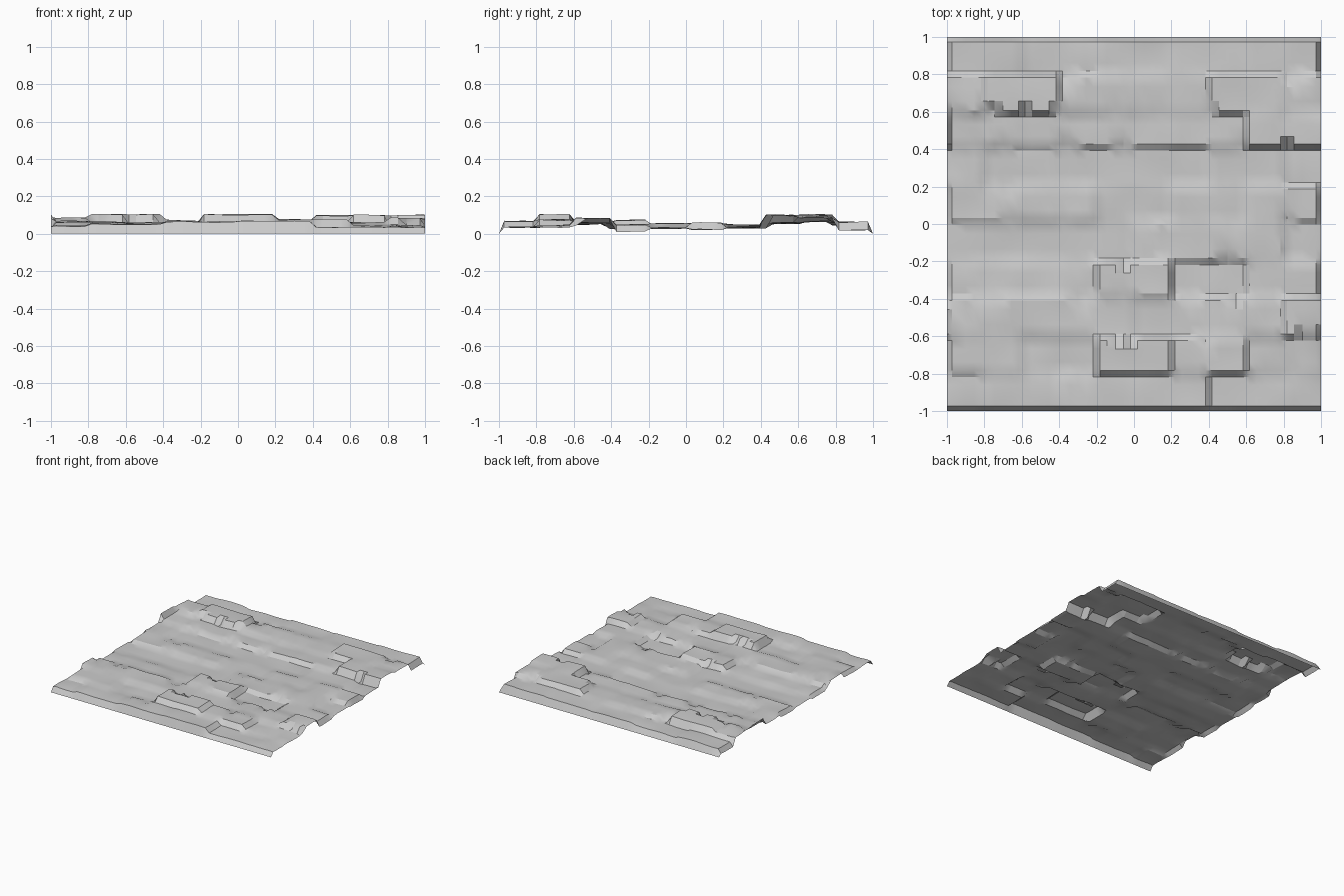
import bpy, bmesh, random
from mathutils import Vector, noise

if "Cube" in bpy.data.objects:
    bpy.data.objects.remove(bpy.data.objects["Cube"])

random.seed(4)

# Brick heights, top row first. Even rows: 5 whole bricks; odd rows: half, 4 whole, half
ROWS = [
    (.055, .045, .055, .060, .065),
    (.080, .103, .070, .065, .098, .090),
    (.060, .055, .055, .060, .100),
    (.050, .035, .030, .030, .045, .030),
    (.050, .045, .030, .045, .058),
    (.030, .030, .030, .048, .055, .035),
    (.040, .040, .070, .025, .050),
    (.065, .060, .060, .050, .060, .085),
    (.060, .045, .103, .075, .045),
    (.040, .052, .062, .065, .035, .038),
]
# Height of the left and right border of each row (the pattern repeats sideways)
BORDER = [.02, .085, .1, .04, .02, .03, .015, .08, .035, .035]
# Slightly uneven course joints
JOINTS = [1, .80, .59, .41, .205, .015, -.20, -.39, -.605, -.80, -1]
HALF_BEVEL = .018


def brick_height(row, x):
    row = max(0, min(9, row))
    shift = 1 if row % 2 == 0 else 1.2
    k = int((x + shift) / .4)
    return ROWS[row][max(0, min(len(ROWS[row]) - 1, k))]


# Grid columns: a pair of lines around every possible upright joint
xs = [-1, -.972]
for i in range(1, 10):
    b = -1 + .2 * i
    xs += [b - .1, b - .055, b - HALF_BEVEL, b + HALF_BEVEL, b + .055]
xs += [.9, .972, 1]

# Grid lines: (y, row, neighbour row) with bevel gaps at the joints
ys = [(1, None, None)]
for r in range(10):
    top, bot = JOINTS[r], JOINTS[r + 1]
    t = top - (.028 if r == 0 else HALF_BEVEL)
    b = bot + (.028 if r == 9 else HALF_BEVEL)
    ys += [(t, r, r - 1), (t * .72 + b * .28, r, None),
           (t * .28 + b * .72, r, None), (b, r, r + 1)]
ys.append((-1, None, None))

# Stone sheet: one open surface stepping from brick to brick
bm = bmesh.new()
grid = []
for y, row, other in ys:
    line = []
    for x in xs:
        if row is None:
            z = 0
        else:
            z = BORDER[row] if abs(x) == 1 else brick_height(row, x)
            # chipped brick edges sink to the neighbouring course
            if other is not None and 0 <= other <= 9 and random.random() < .13:
                z = min(z, brick_height(other, x))
            z += .009 * noise.noise(Vector((x * 5, y * 7, .3)))
            z = max(0, min(.105, z))
        line.append(bm.verts.new((x, y, z)))
    grid.append(line)
for a, b in zip(grid, grid[1:]):
    for i in range(len(xs) - 1):
        bm.faces.new((a[i], b[i], b[i + 1], a[i + 1]))
mesh = bpy.data.meshes.new("brick_wall_panel")
bm.to_mesh(mesh)
bm.free()
panel = bpy.data.objects.new("brick_wall_panel", mesh)
bpy.context.collection.objects.link(panel)

bpy.context.view_layer.objects.active = panel
panel.select_set(True)
bpy.ops.object.shade_smooth_by_angle(angle=.5)
